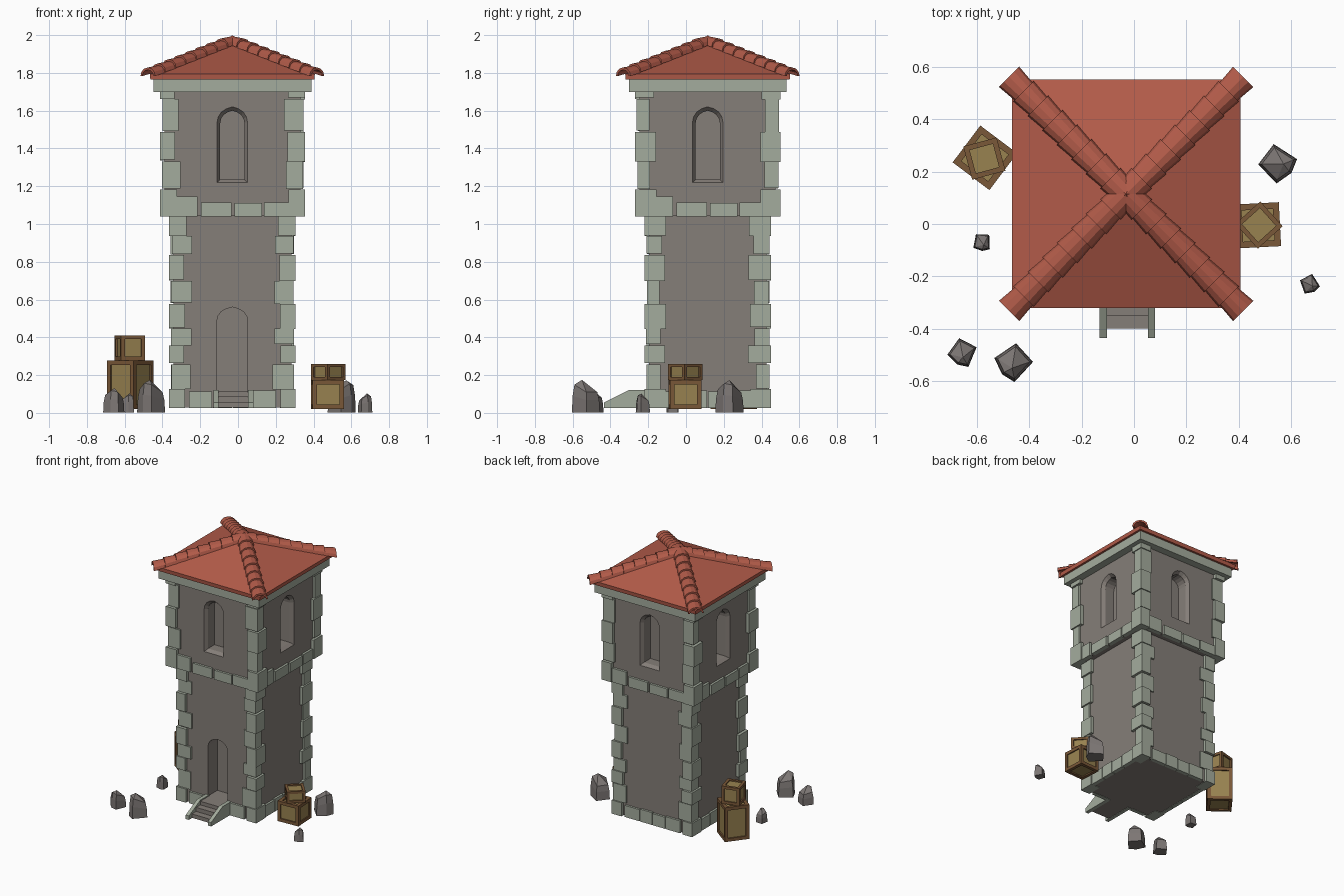
import bpy, bmesh, math, random
from mathutils import Matrix, Vector

if "Cube" in bpy.data.objects:
    bpy.data.objects.remove(bpy.data.objects["Cube"])

random.seed(4)
C = Vector((-0.03, 0.115, 0))        # tower axis


def mat(name, r, g, b):
    m = bpy.data.materials.new(name)
    lin = [((c / 255 + 0.055) / 1.055) ** 2.4 for c in (r, g, b)]
    m.diffuse_color = (*lin, 1)
    m.use_nodes = True
    m.node_tree.nodes["Principled BSDF"].inputs["Base Color"].default_value = m.diffuse_color
    return m


WALL = mat("wall_grey", 133, 126, 120)
STONE = mat("pale_stone", 164, 172, 157)
ROOF = mat("roof_red", 178, 91, 73)
ROCK = mat("rock_grey", 124, 118, 116)
PANEL = mat("crate_panel", 152, 130, 80)
FRAME = mat("crate_frame", 122, 88, 56)


def box(bm, lo, hi, M=Matrix(), mi=0):
    mid = [(a + b) / 2 for a, b in zip(lo, hi)]
    size = [b - a for a, b in zip(lo, hi)]
    r = bmesh.ops.create_cube(bm, size=1, matrix=M @ Matrix.Translation(mid) @ Matrix.Diagonal((*size, 1)))
    for f in {f for v in r["verts"] for f in v.link_faces}:
        f.material_index = mi


def loft(bm, rings, closed=False):
    """Skin equal-length rings; cap the ends unless closed."""
    vs = [[bm.verts.new(p) for p in ring] for ring in rings]
    n = len(vs[0])
    for a, b in zip(vs, vs[1:]):
        for i in range(n):
            bm.faces.new((a[i], a[(i + 1) % n], b[(i + 1) % n], b[i]))
    bm.faces.new(vs[0][::-1])
    bm.faces.new(vs[-1])


def finish(bm, name, mats, loc=(0, 0, 0), rot=0):
    bmesh.ops.recalc_face_normals(bm, faces=bm.faces)
    me = bpy.data.meshes.new(name)
    bm.to_mesh(me)
    bm.free()
    for m in mats:
        me.materials.append(m)
    ob = bpy.data.objects.new(name, me)
    ob.location = loc
    ob.rotation_euler.z = rot
    bpy.context.collection.objects.link(ob)
    return ob


def turn(k):
    return Matrix.Rotation(k * math.pi / 2, 4, 'Z')


def arch(w, z0, spring, top, y):
    """Pointed arch outline in the xz plane."""
    half = [(1, 0), (.93, .34), (.72, .66), (.4, .87)]
    r = top - spring
    right = [(w * a, y, spring + r * b) for a, b in half]
    left = [(-x, yy, z) for x, yy, z in right[::-1]]
    return [(-w, y, z0), (w, y, z0)] + right + [(0, y, top)] + left


def cut(ob, rings_list):
    bm = bmesh.new()
    for rings in rings_list:
        loft(bm, rings)
    c = finish(bm, "cutter", [WALL], ob.location)
    c.hide_render = True
    md = ob.modifiers.new("openings", 'BOOLEAN')
    md.operation, md.solver, md.object = 'DIFFERENCE', 'EXACT', c
    bpy.context.view_layer.objects.active = ob
    bpy.ops.object.modifier_apply(modifier=md.name)
    bpy.data.objects.remove(c)


# Walls with door and splayed window recesses
LW, UW = 0.312, 0.36
bm = bmesh.new()
box(bm, (-LW, -LW, .028), (LW, LW, 1.05))
lower = finish(bm, "lower_wall", [WALL], C)
bm = bmesh.new()
box(bm, (-UW, -UW, 1.042), (UW, UW, 1.72))
upper = finish(bm, "upper_wall", [WALL], C)
bpy.context.view_layer.update()
cut(lower, [[arch(.081, .113, .49, .56, -LW - .02), arch(.081, .113, .49, .56, -LW + .11)]])
wins = []
for k in range(4):
    rings = [arch(.083, 1.216, 1.54, 1.624, -UW - .004), arch(.064, 1.236, 1.535, 1.60, -UW + .025),
             arch(.064, 1.236, 1.535, 1.60, -UW + .10)]
    wins.append([[turn(k) @ Vector(p) for p in r] for r in rings])
cut(upper, wins)


# Corner stones, alternately long on each side
def quoins(name, h, zs, a, b):
    bm = bmesh.new()
    for k in range(4):
        for i, (z0, z1) in enumerate(zip(zs, zs[1:])):
            long_x = (i + k) % 2
            lx, ly = (a, b) if long_x else (b, a)
            lx += random.uniform(-.008, .008)
            ly += random.uniform(-.008, .008)
            o = h if i % 2 == 0 else h - random.uniform(.006, .014)
            j = random.uniform(-.006, .006) if 0 < i else 0
            box(bm, (h - lx, h - ly, z0 + j * (i > 0)), (o, o, z1 - .003), turn(k))
    finish(bm, name, [STONE], C)


quoins("lower_quoins", .334, [.025, .13, .26, .36, .45, .58, .70, .84, .94, 1.045], .115, .085)
quoins("upper_quoins", .384, [1.04, 1.185, 1.335, 1.49, 1.665, 1.71], .105, .085)

# Rows of stones: below the upper storey and along the foot
bm = bmesh.new()
for k in range(4):
    for x0, x1, t in ((-.30, -.185, 1.145), (-.165, -.005, 1.115), (.012, .158, 1.11), (.168, .30, 1.115)):
        box(bm, (x0, -.377, 1.04), (x1, -.345, t), turn(k))
finish(bm, "band_stones", [STONE], C)
bm = bmesh.new()
for k in range(4):
    for i, (x0, x1) in enumerate(((-.23, -.108), (-.103, -.003), (.002, .104), (.109, .23))):
        if k == 0 and i in (1, 2):
            continue
        box(bm, (x0, -.328, .025), (x1, -.3, .112 + .006 * (i % 2)), turn(k))
finish(bm, "foot_stones", [STONE], C)

# Entrance steps and side walls
bm = bmesh.new()
for y, z in ((-.40, .057), (-.35, .087), (-.30, .114)):
    box(bm, (-.112, y, .028), (.056, -.19, z))
finish(bm, "steps", [WALL])
bm = bmesh.new()
for x in (-.131, .054):
    prof = [(-.435, .025), (-.19, .025), (-.19, .122), (-.30, .122), (-.435, .055)]
    loft(bm, [[(x, y, z) for y, z in prof], [(x + .027, y, z) for y, z in prof]])
finish(bm, "step_sides", [STONE])

# Cornice and hipped roof
bm = bmesh.new()
box(bm, (-.418, -.418, 1.70), (.418, .418, 1.766))
finish(bm, "cornice", [STONE], C)
bm = bmesh.new()
sq = lambda h, z: [(-h, -h, z), (h, -h, z), (h, h, z), (-h, h, z)]
loft(bm, [sq(.434, 1.766), sq(.437, 1.795), sq(.001, 1.968)])
finish(bm, "roof", [ROOF], C)

# Ridge tiles: overlapping hollow half-rounds down each hip
bm = bmesh.new()
N, END = 8, .627
SL = (1.968 - 1.795) / (.437 * math.sqrt(2))


def tile_ring(d, z, r, h, t=.013):
    ang = [math.pi * i / 6 for i in range(7)]
    out = [(r * math.cos(a), d, z + h * math.sin(a)) for a in ang]
    inn = [((r - t) * math.cos(a), d, z + (h - t) * math.sin(a)) for a in ang[::-1]]
    return out + inn


for k in range(4):
    M = turn(k) @ Matrix.Rotation(math.pi / 4, 4, 'Z')
    for i in range(N):
        d0, d1 = END * i / N, END * (i + 1) / N + .006
        rings = [tile_ring(d0, 1.956 - SL * d0, .048, .038), tile_ring(d1, 1.960 - SL * d1, .055, .046)]
        loft(bm, [[M @ Vector(p) for p in r] for r in rings])
bmesh.ops.create_icosphere(bm, subdivisions=1, radius=.035, matrix=Matrix.Translation((0, 0, 1.964)))
finish(bm, "ridge_tiles", [ROOF], C)


# Crates: recessed panels with edge beams
def crate(name, x, y, z, w, h, deg, b=.024):
    bm = bmesh.new()
    s, g = w / 2, .009
    box(bm, (-s + g, -s + g, g), (s - g, s - g, h - g))
    for k in range(4):
        box(bm, (s - b, s - b, 0), (s, s, h), turn(k), 1)
        for z0 in (0, h - b):
            box(bm, (-s + b, -s, z0), (s - b, -s + b, z0 + b), turn(k), 1)
    finish(bm, name, [PANEL, FRAME], (x, y, z), math.radians(deg))


crate("left_tall_crate", -.57, .253, .02, .176, .258, -37)
crate("left_top_crate", -.572, .25, .278, .132, .132, 15, .02)
crate("right_crate", .474, -.005, .02, .168, .153, 3)
crate("right_top_crate", .478, -.004, .173, .128, .087, 42, .018)


# Rocks: tapered five-sided boulders with slanted tops
def rock(name, x, y, size, h, deg):
    bm = bmesh.new()
    base = [(-.5, .12), (.06, .5), (.5, .02), (.02, -.5), (-.3, -.3)]
    tops = [.72, .62, .62, .85, .9]
    rings = [[(px * size * s, py * size * s, h * (t * q if q else 0)) for (px, py), t in zip(base, tops)]
             for s, q in ((1, 0), (.95, .6), (.82, 1))]
    vs = [[bm.verts.new(p) for p in r] for r in rings]
    for a, c in zip(vs, vs[1:]):
        for i in range(5):
            bm.faces.new((a[i], a[(i + 1) % 5], c[(i + 1) % 5], c[i]))
    bm.faces.new(vs[0][::-1])
    peak = bm.verts.new((-.04 * size, -.14 * size, h))
    for i in range(5):
        bm.faces.new((vs[2][i], vs[2][(i + 1) % 5], peak))
    finish(bm, name, [ROCK], (x, y, .003), math.radians(deg))


rock("rock_front", -.46, -.53, .148, .172, 0)
rock("rock_front_left", -.655, -.493, .115, .128, 20)
rock("rock_left", -.58, -.07, .078, .10, 45)
rock("rock_right_back", .55, .232, .15, .17, 100)
rock("rock_right", .672, -.23, .08, .10, 75)
